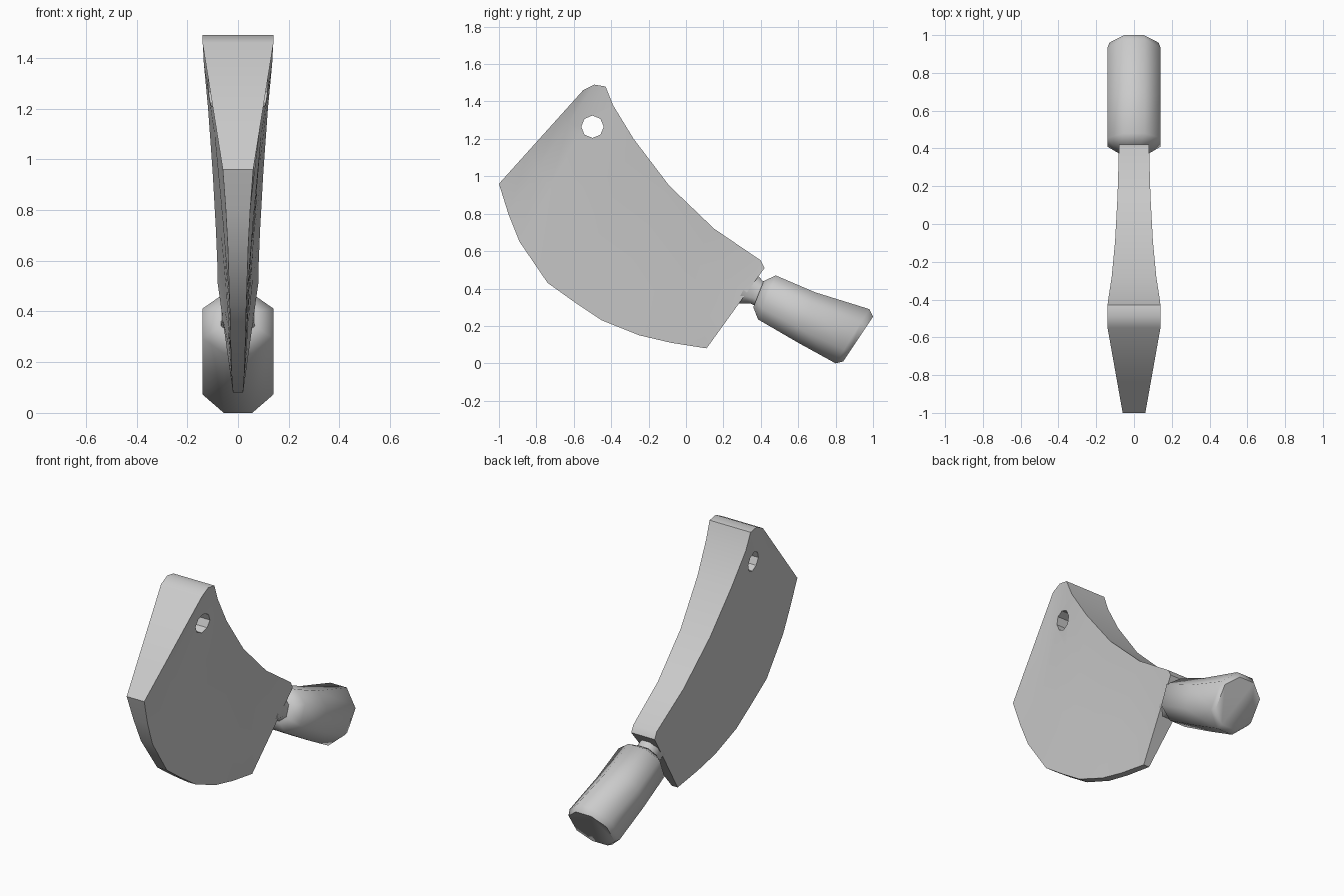
import bpy, bmesh, math

if "Cube" in bpy.data.objects:
    bpy.data.objects.remove(bpy.data.objects["Cube"])


def loft(name, rings):
    """Bridge a list of equal closed rings and cap both ends."""
    bm = bmesh.new()
    vs = [[bm.verts.new(p) for p in r] for r in rings]
    n = len(vs[0])
    for a, b in zip(vs, vs[1:]):
        for i in range(n):
            j = (i + 1) % n
            bm.faces.new((a[i], a[j], b[j], b[i]))
    bm.faces.new(vs[0])
    bm.faces.new(vs[-1])
    bmesh.ops.recalc_face_normals(bm, faces=bm.faces)
    me = bpy.data.meshes.new(name)
    bm.to_mesh(me)
    bm.free()
    ob = bpy.data.objects.new(name, me)
    bpy.context.collection.objects.link(ob)
    return ob


def smooth(ob, deg):
    bpy.ops.object.select_all(action='DESELECT')
    ob.select_set(True)
    bpy.context.view_layer.objects.active = ob
    bpy.ops.object.shade_smooth_by_angle(angle=math.radians(deg))


# Blade stations: spine y, z, half width; cutting edge y, z, half width
blade_stations = [
    (-0.55, 1.46, 0.14, -1.00, 0.96, 0.06),
    (-0.49, 1.49, 0.14, -0.95, 0.80, 0.048),
    (-0.43, 1.48, 0.14, -0.89, 0.65, 0.04),
    (-0.39, 1.38, 0.135, -0.74, 0.43, 0.033),
    (-0.28, 1.20, 0.118, -0.60, 0.33, 0.03),
    (-0.09, 0.95, 0.10, -0.45, 0.23, 0.028),
    (0.15, 0.72, 0.087, -0.25, 0.15, 0.025),
    (0.40, 0.55, 0.08, -0.08, 0.11, 0.022),
    (0.42, 0.51, 0.08, 0.11, 0.08, 0.02),
]
rings = []
for k, (sy, sz, sw, ey, ez, ew) in enumerate(blade_stations):
    # faces are slightly hollow between the two thicker ends
    hollow = 1.0 if k in (0, len(blade_stations) - 1) else 0.88
    side = []
    for t in (0, 0.3, 0.65, 1):
        w = (sw + (ew - sw) * t) * (hollow if 0 < t < 1 else 1)
        side.append((w, sy + (ey - sy) * t, sz + (ez - sz) * t))
    rings.append(side + [(-x, y, z) for x, y, z in reversed(side)])
blade = loft("blade", rings)

# Hanging hole through the blade corner
bpy.ops.mesh.primitive_cylinder_add(vertices=8, radius=0.06, depth=1,
                                    location=(0, -0.5, 1.265),
                                    rotation=(0, math.pi / 2, 0))
cutter = bpy.context.object
cutter.name = "hole_cutter"
cutter.hide_render = True
mod = blade.modifiers.new("hole", 'BOOLEAN')
mod.operation = 'DIFFERENCE'
mod.solver = 'EXACT'
mod.object = cutter
bpy.context.view_layer.objects.active = blade
bpy.ops.object.modifier_apply(modifier=mod.name)
bpy.data.objects.remove(cutter, do_unlink=True)
smooth(blade, 40)


def octagon(ty, tz, by, bz, w):
    """Eight-sided section between a top and a bottom point."""
    ring = []
    for u, v in ((.4, 1), (1, .5), (1, -.5), (.4, -1),
                 (-.4, -1), (-1, -.5), (-1, .5), (-.4, 1)):
        t = (v + 1) / 2
        ring.append((u * w, by + (ty - by) * t, bz + (tz - bz) * t))
    return ring


# Neck joining blade and handle
neck = loft("neck", [octagon(0.36, 0.50, 0.27, 0.32, 0.06),
                     octagon(0.41, 0.44, 0.345, 0.32, 0.065),
                     octagon(0.47, 0.42, 0.42, 0.28, 0.07)])
smooth(neck, 60)

# Octagonal handle
handle = loft("handle", [octagon(0.415, 0.44, 0.36, 0.30, 0.08),
                         octagon(0.48, 0.47, 0.385, 0.235, 0.14),
                         octagon(0.69, 0.38, 0.60, 0.11, 0.14),
                         octagon(0.98, 0.29, 0.80, 0.00, 0.14),
                         octagon(1.00, 0.25, 0.84, 0.01, 0.13)])
smooth(handle, 60)
